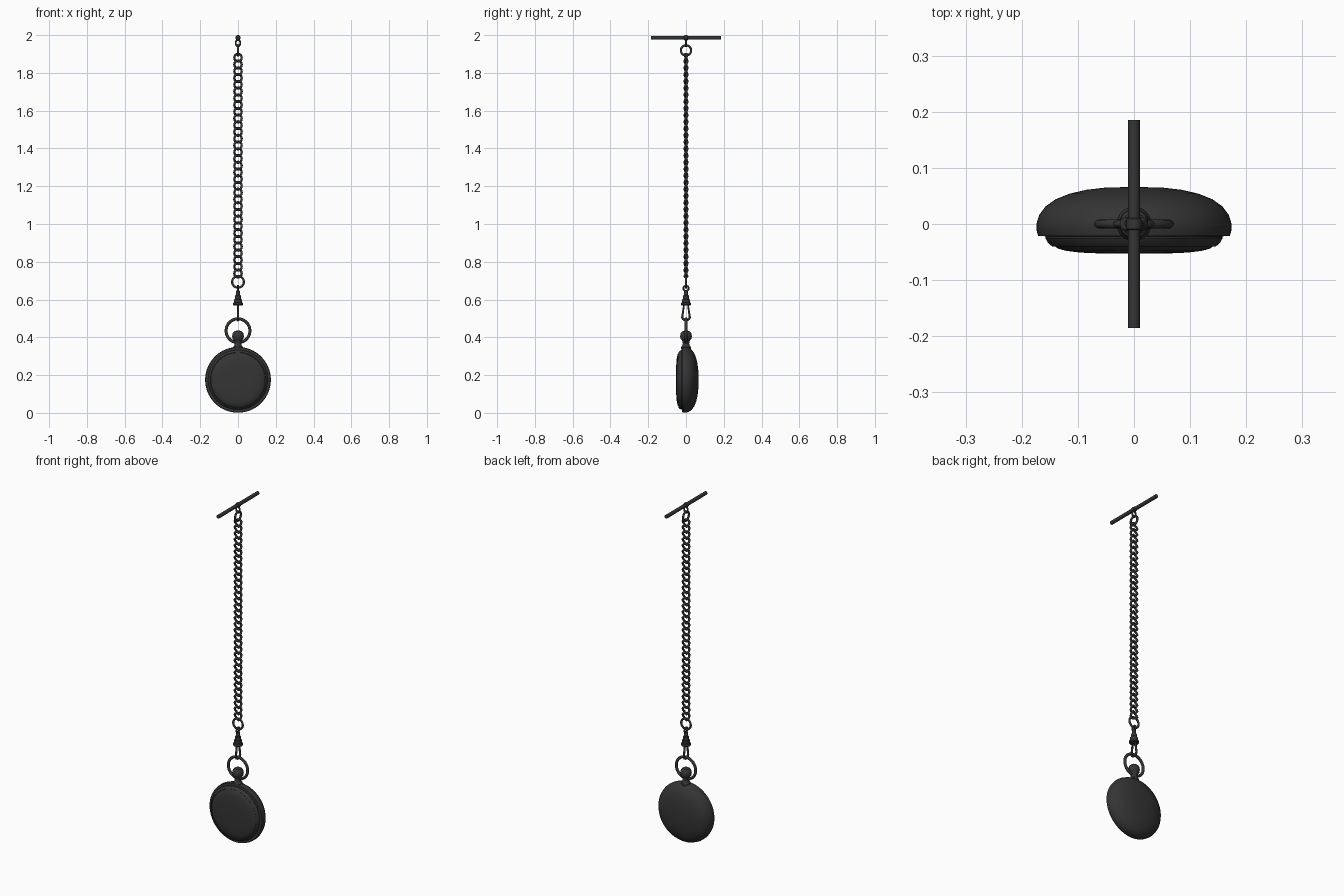
import bpy, bmesh, math
from math import sin, cos, pi
from mathutils import Matrix

if "Cube" in bpy.data.objects:
    bpy.data.objects.remove(bpy.data.objects["Cube"])

dark = bpy.data.materials.new("dark_metal")
dark.diffuse_color = (0.035, 0.035, 0.035, 1)
dark.use_nodes = True
dark.node_tree.nodes["Principled BSDF"].inputs["Base Color"].default_value = dark.diffuse_color


def finish(ob, angle=35):
    ob.data.materials.append(dark)
    bpy.ops.object.select_all(action='DESELECT')
    ob.select_set(True)
    bpy.context.view_layer.objects.active = ob
    if ob.type == 'CURVE':
        bpy.ops.object.convert(target='MESH')
    bpy.ops.object.shade_smooth_by_angle(angle=math.radians(angle))


def revolve(name, profile, loc, axis='Z', steps=32):
    """Lathe (radius, height) pairs around the axis."""
    bm = bmesh.new()
    vs = [bm.verts.new((r, 0, h)) for r, h in profile]
    es = [bm.edges.new(p) for p in zip(vs, vs[1:])]
    bmesh.ops.spin(bm, geom=vs + es, cent=(0, 0, 0), axis=(0, 0, 1),
                   angle=2 * pi, steps=steps)
    bmesh.ops.remove_doubles(bm, verts=bm.verts, dist=1e-5)
    bmesh.ops.recalc_face_normals(bm, faces=bm.faces)
    if axis == 'Y':
        bm.transform(Matrix.Rotation(-pi / 2, 4, 'X'))
    me = bpy.data.meshes.new(name)
    bm.to_mesh(me)
    bm.free()
    ob = bpy.data.objects.new(name, me)
    ob.location = loc
    bpy.context.collection.objects.link(ob)
    finish(ob)


def tube(name, loops, radius, res=3, cyclic=True):
    """Round wire along one or more closed point loops."""
    cu = bpy.data.curves.new(name, 'CURVE')
    cu.dimensions = '3D'
    cu.bevel_depth = radius
    cu.bevel_resolution = res
    for pts in loops:
        sp = cu.splines.new('POLY')
        sp.points.add(len(pts) - 1)
        for p, co in zip(sp.points, pts):
            p.co = (*co, 1)
        sp.use_cyclic_u = cyclic
    ob = bpy.data.objects.new(name, cu)
    bpy.context.collection.objects.link(ob)
    finish(ob, 60)


def ring(z, r, plane='XZ', n=40, h=None):
    h = h or r
    pts = []
    for i in range(n):
        a = 2 * pi * i / n
        u, w = r * cos(a), z + h * sin(a)
        pts.append((u, 0, w) if plane == 'XZ' else (0, u, w))
    return pts


def curb_link(z, rx=0.0195, rz=0.0205, twist=0.0065, n=24):
    return [(rx * cos(a), twist * sin(2 * a), z + rz * sin(a))
            for a in (2 * pi * i / n for i in range(n))]


# watch case with domed back, stepped front rim
C = 0.175
revolve("watch_case", [(0, 0.066), (0.05, 0.065), (0.085, 0.061), (0.115, 0.054),
                       (0.14, 0.044), (0.158, 0.031), (0.169, 0.016), (0.174, 0.0),
                       (0.1735, -0.012), (0.171, -0.021), (0.157, -0.022), (0, -0.022)],
        (0, 0, C), 'Y', 64)
# hinged front bezel and crystal
revolve("bezel", [(0.157, -0.02), (0.158, -0.025), (0.153, -0.034), (0.146, -0.040),
                  (0.144, -0.038), (0.141, -0.038)], (0, 0, C), 'Y', 64)
revolve("crystal", [(0.144, -0.038), (0.135, -0.044), (0.12, -0.048), (0.095, -0.051),
                    (0.06, -0.0525), (0, -0.053)], (0, 0, C), 'Y', 64)

# pendant neck and winding crown
revolve("pendant_neck", [(0, 0.335), (0.026, 0.335), (0.025, 0.35), (0.019, 0.357),
                         (0.017, 0.37), (0.02, 0.382), (0, 0.384)], (0, 0, 0))
revolve("crown", [(0, 0.380), (0.02, 0.382), (0.029, 0.392), (0.031, 0.407),
                  (0.028, 0.422), (0.018, 0.433), (0, 0.437)], (0, 0, 0), steps=24)
# bow ring
tube("bow", [ring(0.435, 0.063, n=56)], 0.008, 4)

# swivel clasp: tapered body, teardrop hook, eye
revolve("clasp_body", [(0, 0.568), (0.024, 0.568), (0.027, 0.573), (0.025, 0.582),
                       (0.021, 0.585), (0.021, 0.6), (0.017, 0.604), (0.016, 0.62),
                       (0.012, 0.624), (0.009, 0.648), (0, 0.65)], (0, 0, 0))
hook = []
for i in range(21):
    a = -pi * i / 20
    hook.append((0, 0.02 * cos(a), 0.508 + 0.018 * sin(a)))
tube("clasp_hook", [[(0, 0.010, 0.575)] + hook + [(0, -0.010, 0.575)]], 0.006)
tube("clasp_eye", [ring(0.659, 0.014, 'YZ', 28)], 0.005)

# lower connecting ring
tube("lower_ring", [ring(0.694, 0.031)], 0.006)

# curb chain
N, Z0, Z1 = 33, 0.738, 1.880
tube("curb_chain", [curb_link(Z0 + (Z1 - Z0) * i / (N - 1)) for i in range(N)], 0.0062, 2)

# upper ring and T-bar eye
tube("upper_ring", [ring(1.919, 0.027, 'YZ')], 0.006)
tube("bar_eye", [ring(1.958, 0.012, 'XZ', 28, 0.017)], 0.005)

# T-bar with centre collar
revolve("t_bar", [(0, -0.185), (0.0105, -0.185), (0.0105, 0.185), (0, 0.185)],
        (0, 0, 1.986), 'Y', 24)
revolve("t_bar_collar", [(0.009, -0.012), (0.013, -0.009), (0.014, 0), (0.013, 0.009),
                         (0.009, 0.012)], (0, 0, 1.986), 'Y', 24)
